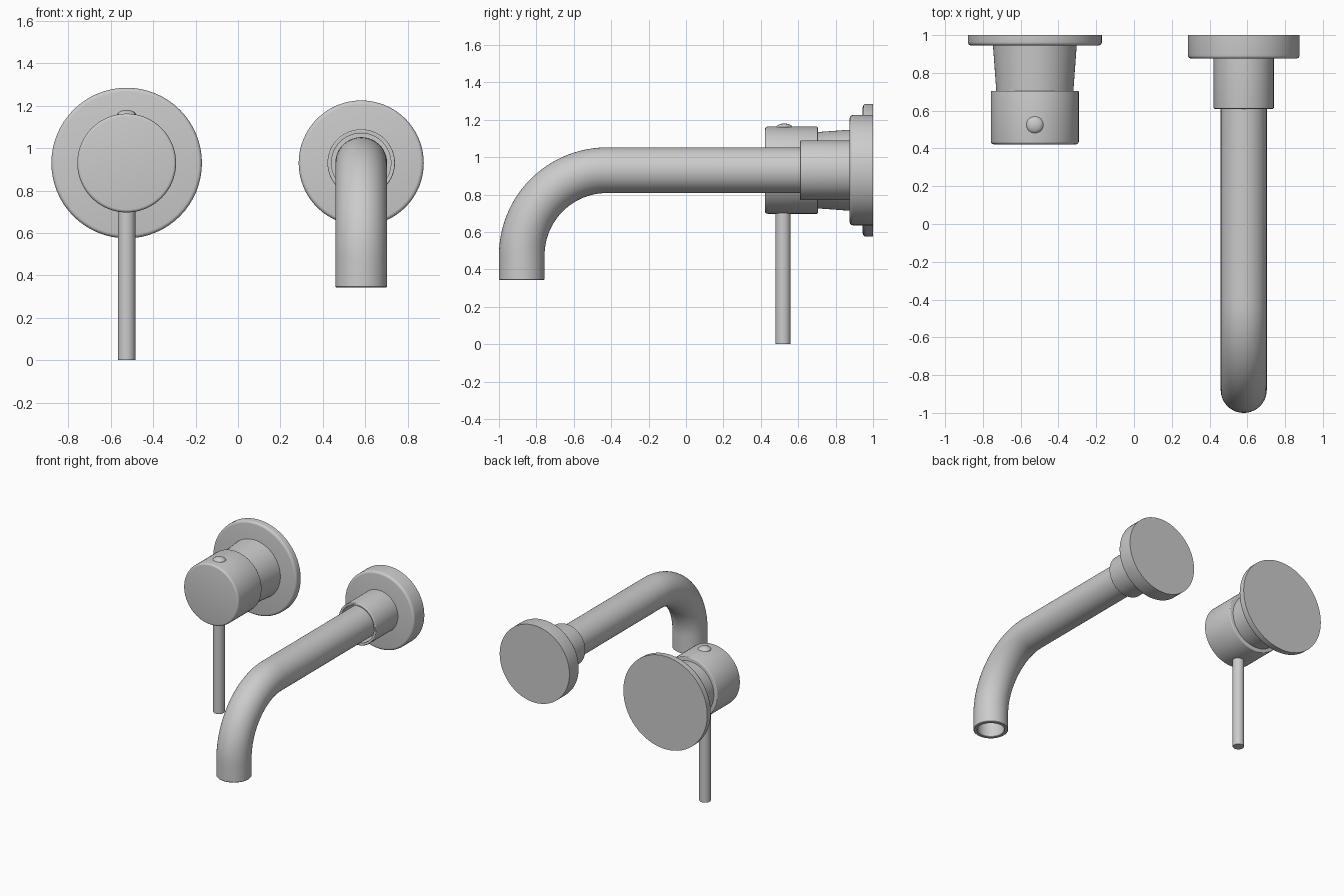
import bpy, bmesh
from math import sin, cos, pi, radians

if "Cube" in bpy.data.objects:
    bpy.data.objects.remove(bpy.data.objects["Cube"])

HANDLE_X, SPOUT_X, AXIS_Z = -0.525, 0.581, 0.93


def skin_rings(name, x, rings, sides=64):
    """Skin circular rings (y, z, radius, tilt); tilt 0 faces y, 90 degrees faces z."""
    bm = bmesh.new()
    loops = []
    for y, z, r, tilt in rings:
        loop = []
        for i in range(sides):
            a = 2 * pi * i / sides
            u = r * sin(a)
            loop.append(bm.verts.new((x + r * cos(a), y - u * sin(tilt), z + u * cos(tilt))))
        loops.append(loop)
    for a, b in zip(loops, loops[1:]):
        for i in range(sides):
            j = (i + 1) % sides
            bm.faces.new((a[i], a[j], b[j], b[i]))
    bm.faces.new(loops[0])
    bm.faces.new(loops[-1])
    bmesh.ops.recalc_face_normals(bm, faces=bm.faces)
    me = bpy.data.meshes.new(name)
    bm.to_mesh(me)
    bm.free()
    me.shade_smooth()
    me.set_sharp_from_angle(angle=radians(32))
    ob = bpy.data.objects.new(name, me)
    bpy.context.collection.objects.link(ob)
    return ob


def turned_y(name, x, profile):
    return skin_rings(name, x, [(y, AXIS_Z, r, 0) for r, y in profile])


def turned_z(name, x, y, profile, sides=32):
    return skin_rings(name, x, [(y, z, r, pi / 2) for r, z in profile], sides)


def rounded(r, y, b):
    """Rounded front rim, running from the face out to the side."""
    return [(r - b + b * sin(t * pi / 8), y + b - b * cos(t * pi / 8)) for t in range(5)]


# Mixer handle: wall plate, tapered neck, body
turned_y("handle_wall_plate", HANDLE_X, rounded(0.355, 0.945, 0.018) + [(0.355, 1.0)])
turned_y("handle_neck", HANDLE_X, [(0.203, 0.69), (0.222, 0.95)])
turned_y("handle_body", HANDLE_X, rounded(0.233, 0.422, 0.014)
         + [(r, 1.127 - y) for r, y in reversed(rounded(0.233, 0.422, 0.006))])

# Lever rod and domed cap on top of the body
turned_z("lever", HANDLE_X, 0.519, [(0.039, 0.0), (0.041, 0.003), (0.041, 0.73)])
turned_z("lever_cap", HANDLE_X, 0.525, [(0.045, 1.13), (0.045, 1.161), (0.038, 1.17),
                                        (0.026, 1.176), (0.012, 1.179), (0.003, 1.18)])

# Spout wall flange and open collar
turned_y("spout_flange", SPOUT_X, rounded(0.295, 0.875, 0.018) + [(0.295, 1.0)])
turned_y("spout_collar", SPOUT_X, [(0.14, 0.87), (0.14, 0.613)]
         + rounded(0.159, 0.61, 0.006) + [(0.159, 0.88)])

# Spout tube: straight run, quarter bend, then a recessed outlet
R, TUBE, END_Y, END_Z = 0.455, 0.122, -0.878, 0.343
cy, cz = END_Y + R, AXIS_Z - R
path = [(0.88, AXIS_Z, TUBE, 0)]
for k in range(25):
    t = k / 24 * pi / 2
    path.append((cy - R * sin(t), cz + R * cos(t), TUBE, t))
for r, z in [(TUBE, END_Z + 0.004), (TUBE - 0.004, END_Z), (0.098, END_Z),
             (0.095, END_Z + 0.003), (0.095, END_Z + 0.12)]:
    path.append((END_Y, z, r, pi / 2))
skin_rings("spout_tube", SPOUT_X, path)
